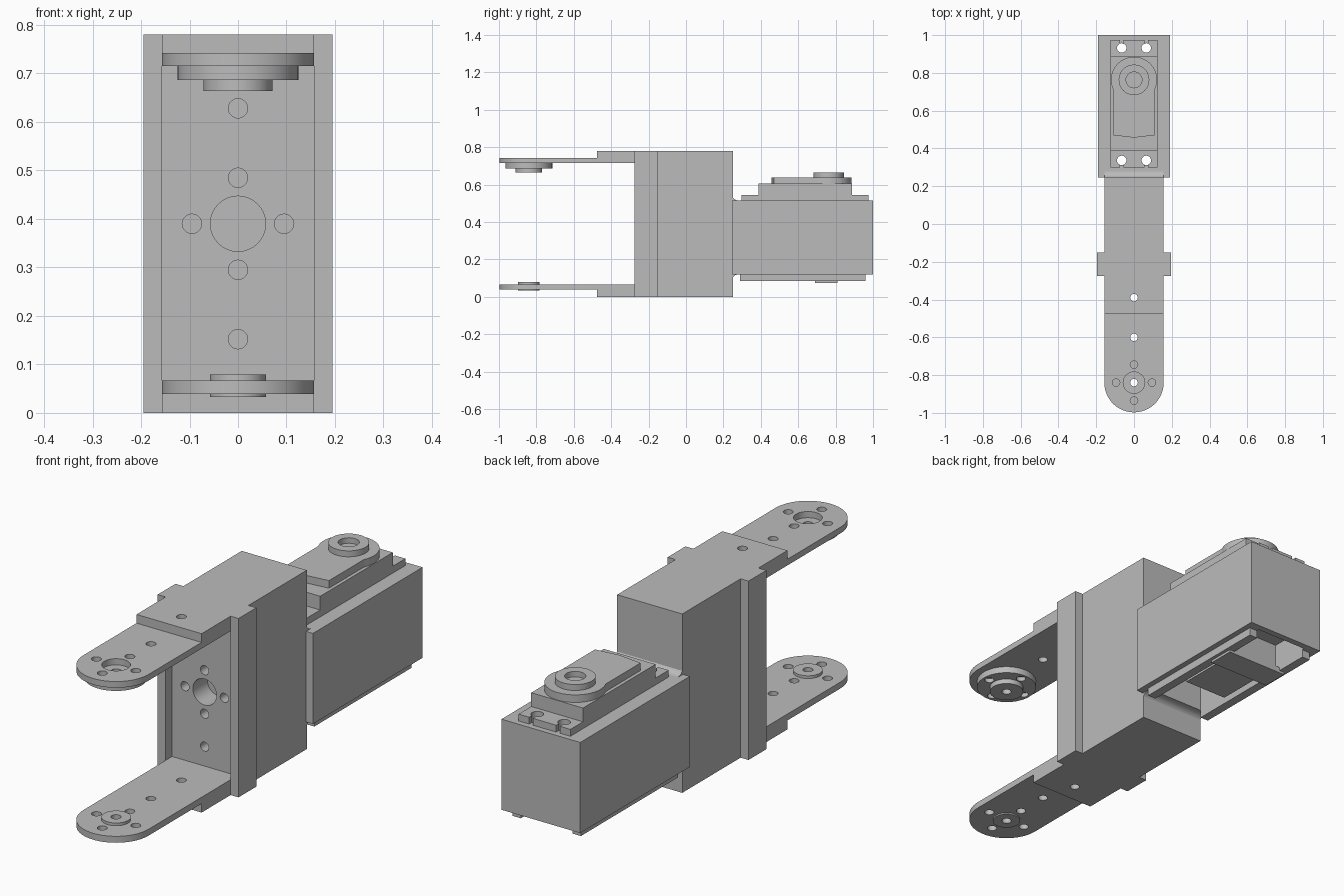
import bpy, bmesh, math
from mathutils import Matrix

cube = bpy.data.objects.get("Cube")
if cube:
    bpy.data.objects.remove(cube, do_unlink=True)

grey = bpy.data.materials.new("plain grey")
grey.use_nodes = True
colour = (0.5, 0.5, 0.5, 1)
grey.diffuse_color = colour
grey.node_tree.nodes["Principled BSDF"].inputs["Base Color"].default_value = colour


def finish(name, bm):
    bmesh.ops.recalc_face_normals(bm, faces=bm.faces)
    mesh = bpy.data.meshes.new(name)
    bm.to_mesh(mesh)
    bm.free()
    mesh.materials.append(grey)
    ob = bpy.data.objects.new(name, mesh)
    bpy.context.collection.objects.link(ob)
    return ob


def add_box(bm, x, y, z):
    """Box from (low, high) ranges."""
    verts = bmesh.ops.create_cube(bm, size=1)["verts"]
    for v in verts:
        for i, (lo, hi) in enumerate((x, y, z)):
            v.co[i] = lo if v.co[i] < 0 else hi


def box(name, x, y, z):
    bm = bmesh.new()
    add_box(bm, x, y, z)
    return finish(name, bm)


def add_cyl(bm, x, y, z, r, sides=32, axis="Z"):
    """Cylinder with one (low, high) range, along z or y."""
    lo, hi = z if axis == "Z" else y
    mid = (lo + hi) / 2
    place = Matrix.Translation((x, y, mid) if axis == "Z" else (x, mid, z))
    turn = Matrix() if axis == "Z" else Matrix.Rotation(math.pi / 2, 4, "X")
    bmesh.ops.create_cone(bm, cap_ends=True, segments=sides, radius1=r,
                          radius2=r, depth=hi - lo, matrix=place @ turn)


def disc(name, y, z, r):
    bm = bmesh.new()
    add_cyl(bm, 0, y, z, r, 48)
    return finish(name, bm)


def prism(name, points, axis, lo, hi):
    """Outline extruded along z (x, y points) or x (y, z points)."""
    bm = bmesh.new()
    verts = [bm.verts.new((a, b, lo) if axis == "Z" else (lo, a, b)) for a, b in points]
    face = bm.faces.new(verts)
    moved = bmesh.ops.extrude_face_region(bm, geom=[face])["geom"]
    step = (0, 0, hi - lo) if axis == "Z" else (hi - lo, 0, 0)
    bmesh.ops.translate(bm, vec=step,
                        verts=[g for g in moved if isinstance(g, bmesh.types.BMVert)])
    return finish(name, bm)


def arc(cx, cy, r, start, end, n=24):
    return [(cx + r * math.cos(math.radians(start + (end - start) * i / n)),
             cy + r * math.sin(math.radians(start + (end - start) * i / n)))
            for i in range(n + 1)]


def cut(ob, bm):
    cutter = finish("cutter", bm)
    cutter.hide_render = True
    mod = ob.modifiers.new("holes", "BOOLEAN")
    mod.operation, mod.solver, mod.object = "DIFFERENCE", "EXACT", cutter
    bpy.context.view_layer.objects.active = ob
    bpy.ops.object.modifier_apply(modifier=mod.name)
    bpy.data.objects.remove(cutter, do_unlink=True)


W, PIVOT, HOLE = 0.157, -0.84, 0.02
CROSS = [(0.095, 0), (-0.095, 0), (0, 0.095), (0, -0.095)]

# Central block with its mounting holes
block = box("central_block", (-W, W), (-0.23, 0.25), (0, 0.78))
bm = bmesh.new()
add_cyl(bm, 0, (-0.3, -0.13), 0.39, 0.057, axis="Y")
for dx, dz in CROSS + [(0, 0.238), (0, -0.238)]:
    add_cyl(bm, dx, (-0.3, -0.13), 0.39 + dz, HOLE, 20, "Y")
cut(block, bm)

# Side flanges
for side, name in ((1, "left_flange"), (-1, "right_flange")):
    box(name, tuple(sorted((side * W, side * 0.195))), (-0.275, -0.152), (0, 0.78))

# Fork arms with thick roots, rounded tips and holes
for name, plate, root, bore in (("upper_arm", (0.715, 0.742), (0.715, 0.78), 0.057),
                                ("lower_arm", (0.039, 0.067), (0, 0.067), 0.03)):
    tip = prism(name, [(W, -0.475)] + [(-W, -0.475)] + arc(0, PIVOT, W, 180, 360, 40),
                "Z", *plate)
    bm = bmesh.new()
    add_cyl(bm, 0, PIVOT, (plate[0] - 0.05, plate[1] + 0.05), bore)
    for dx, dy in CROSS + [(0, 0.24)]:
        add_cyl(bm, dx, PIVOT + dy, (plate[0] - 0.05, plate[1] + 0.05), HOLE, 20)
    cut(tip, bm)
    base = box(name + "_root", (-W, W), (-0.475, -0.23), root)
    bm = bmesh.new()
    add_cyl(bm, 0, -0.39, (root[0] - 0.05, root[1] + 0.05), HOLE, 20)
    cut(base, bm)

# Pivot hubs
horn = disc("horn_disc", PIVOT, (0.686, 0.715), 0.125)
bm = bmesh.new()
add_cyl(bm, 0, PIVOT, (0.6, 0.8), HOLE, 20)
for dx, dy in CROSS:
    add_cyl(bm, dx, PIVOT + dy, (0.66, 0.705), HOLE, 20)
cut(horn, bm)
for name, z, r in (("horn_hub", (0.664, 0.686), 0.071),
                   ("lower_bushing", (0.033, 0.079), 0.058)):
    hub = disc(name, PIVOT, z, r)
    bm = bmesh.new()
    add_cyl(bm, 0, PIVOT, (z[0] - 0.05, z[1] + 0.05), HOLE, 20)
    if name == "horn_hub":
        add_cyl(bm, 0, PIVOT, (0.6, 0.672), 0.038)
    cut(hub, bm)

# Motor housing, open underneath
SCREWS = [(x, y) for x in (-0.065, 0.065) for y in (0.337, 0.932)]
housing = box("motor_housing", (-0.19, 0.19), (0.245, 1.0), (0.12, 0.515))
bm = bmesh.new()
add_box(bm, (-0.125, 0.125), (0.29, 0.972), (0.05, 0.49))
cut(housing, bm)
bm = bmesh.new()
for x, y in SCREWS:
    add_cyl(bm, x, y, (0.45, 0.56), 0.025, 20)
cut(housing, bm)

# Fillets between block and housing
for name, z, s in (("top_fillet", 0.515, 1), ("bottom_fillet", 0.12, -1)):
    curve = [(y, z + s * (h - z)) for y, h in arc(0.28, z + 0.035, 0.035, 180, 270, 8)]
    prism(name, [(0.24, z - s * 0.01), (0.24, z + s * 0.035)] + curve
          + [(0.28, z - s * 0.01)], "X", -W, W)

# Motor case: inner body, mounting tabs, stepped lid
box("motor_body", (-0.105, 0.105), (0.388, 0.888), (0.2, 0.605))
box("motor_collar", (-0.125, 0.125), (0.388, 0.888), (0.515, 0.605))
for name, y, slit in (("front_tab", (0.298, 0.39), (0.28, 0.337)),
                      ("back_tab", (0.886, 0.975), (0.932, 0.99))):
    tab = box(name, (-0.125, 0.125), y, (0.512, 0.545))
    bm = bmesh.new()
    for x, sy in SCREWS:
        if y[0] < sy < y[1]:
            add_cyl(bm, x, sy, (0.45, 0.6), 0.025, 20)
    cut(tab, bm)
    bm = bmesh.new()
    for x in (-0.065, 0.065):
        add_box(bm, (x - 0.009, x + 0.009), slit, (0.45, 0.6))
    cut(tab, bm)

lid = [(-0.11, 0.47), (0, 0.457), (0.11, 0.47), (0.11, 0.7)]
prism("motor_lid", lid + arc(0, 0.763, 0.122, -25, 205, 36) + [(-0.11, 0.7)],
      "Z", 0.6, 0.638)

# Output shaft boss
boss = disc("shaft_boss", 0.763, (0.63, 0.664), 0.081)
bm = bmesh.new()
add_cyl(bm, 0, 0.763, (0.64, 0.7), 0.042)
cut(boss, bm)

# Underside rails, case bottom and clamp bar
for side, name in ((1, "left_rail"), (-1, "right_rail")):
    box(name, tuple(sorted((side * 0.125, side * 0.165))), (0.29, 0.96), (0.085, 0.125))
box("case_bottom", (-0.105, 0.105), (0.47, 0.81), (0.095, 0.21))
box("clamp_bar", (-0.15, 0.15), (0.69, 0.81), (0.074, 0.1))

# Smooth the round walls, keep edges sharp
bpy.ops.object.select_all(action="DESELECT")
for ob in bpy.context.collection.objects:
    if ob.type == "MESH" and grey.name in ob.data.materials:
        ob.select_set(True)
        bpy.context.view_layer.objects.active = ob
bpy.ops.object.shade_smooth_by_angle(angle=math.radians(30))
